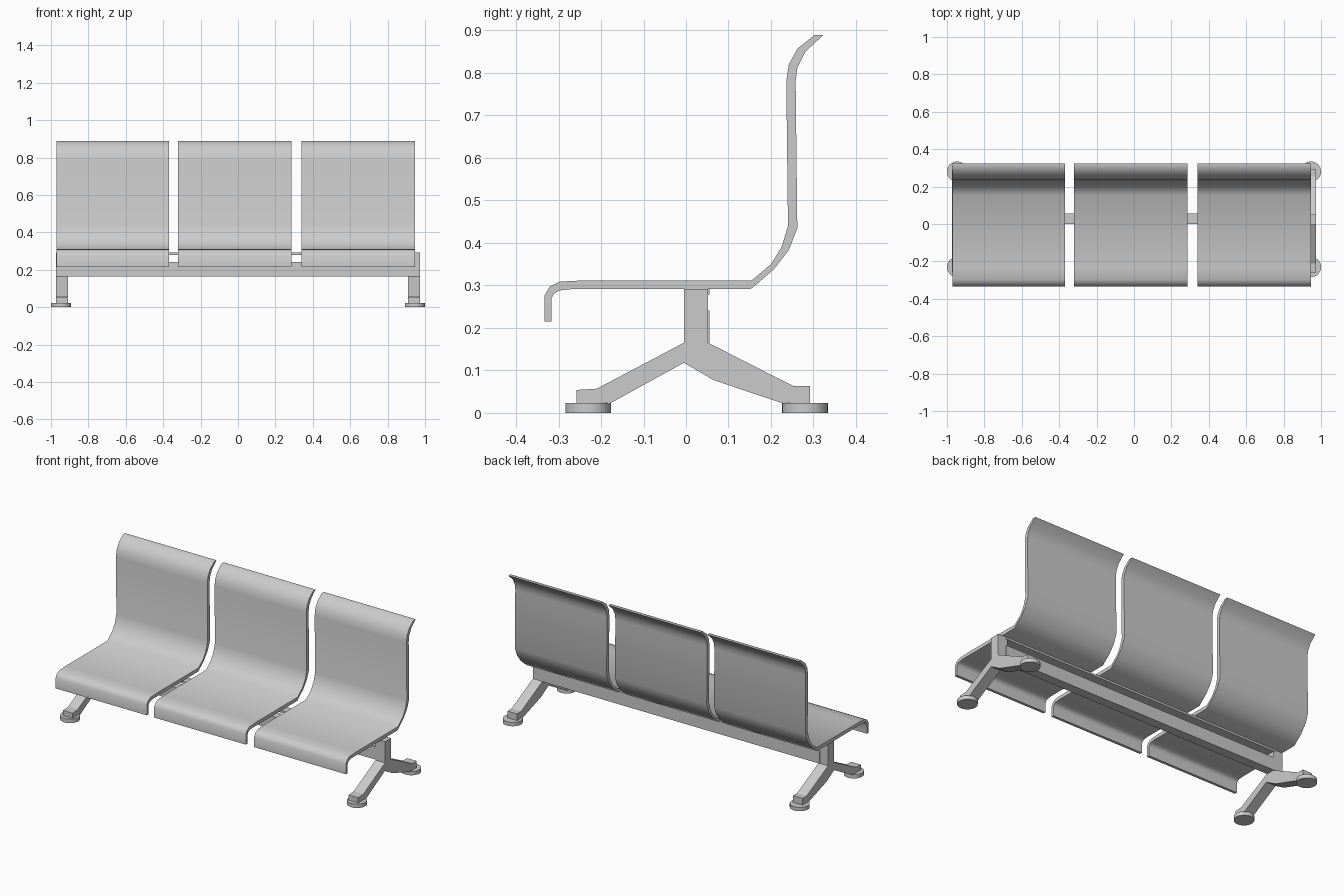
import bpy, bmesh, math

if "Cube" in bpy.data.objects:
    bpy.data.objects.remove(bpy.data.objects["Cube"])


def extrude_profile(name, profile, x0, x1, smooth=None):
    """Solid from a closed (y, z) profile, swept from x0 to x1."""
    bm = bmesh.new()
    face = bm.faces.new([bm.verts.new((x0, y, z)) for y, z in profile])
    ext = bmesh.ops.extrude_face_region(bm, geom=[face])
    verts = [g for g in ext["geom"] if isinstance(g, bmesh.types.BMVert)]
    bmesh.ops.translate(bm, verts=verts, vec=(x1 - x0, 0, 0))
    bmesh.ops.recalc_face_normals(bm, faces=bm.faces)
    mesh = bpy.data.meshes.new(name)
    bm.to_mesh(mesh)
    bm.free()
    obj = bpy.data.objects.new(name, mesh)
    bpy.context.collection.objects.link(obj)
    if smooth:
        shade(obj, smooth)
    return obj


def shade(obj, degrees):
    bpy.ops.object.select_all(action='DESELECT')
    obj.select_set(True)
    bpy.context.view_layer.objects.active = obj
    bpy.ops.object.shade_smooth_by_angle(angle=math.radians(degrees))


def box(name, x0, x1, y0, y1, z0, z1):
    return extrude_profile(name, [(y0, z0), (y1, z0), (y1, z1), (y0, z1)], x0, x1)


# Seat shells: sitting side from lip to top edge, then back side down again
sitting_side = [(-0.333, 0.215), (-0.333, 0.276), (-0.321, 0.297), (-0.297, 0.309),
                (-0.235, 0.312), (0.155, 0.312), (0.200, 0.350), (0.225, 0.390),
                (0.240, 0.440), (0.236, 0.780), (0.242, 0.820), (0.262, 0.857),
                (0.302, 0.889)]
under_side = [(0.323, 0.889), (0.281, 0.850), (0.262, 0.812), (0.258, 0.780),
              (0.262, 0.435), (0.242, 0.383), (0.207, 0.338), (0.152, 0.291),
              (-0.270, 0.291), (-0.298, 0.288), (-0.311, 0.280), (-0.317, 0.268),
              (-0.317, 0.215)]
for i, (x0, x1) in enumerate([(-0.97, -0.368), (-0.32, 0.285), (0.34, 0.945)]):
    extrude_profile(f"seat_{i + 1}", sitting_side + under_side, x0, x1, 45)

# Support beam with a thin rail above it
box("support_beam", -0.92, 0.92, 0.0, 0.055, 0.165, 0.241)
box("top_rail", -0.92, 0.92, 0.0, 0.055, 0.279, 0.291)

# Leg frames at both ends: post with splayed front and back leg
leg_profile = [(-0.005, 0.291), (-0.005, 0.165), (-0.210, 0.057), (-0.258, 0.054),
               (-0.258, 0.020), (-0.183, 0.020), (-0.005, 0.118), (0.065, 0.077),
               (0.235, 0.020), (0.292, 0.020), (0.292, 0.063), (0.253, 0.063),
               (0.052, 0.165), (0.052, 0.291)]
for side, s in (("left", -1), ("right", 1)):
    extrude_profile(f"{side}_leg_frame", leg_profile, s * 0.91, s * 0.973)
    # Round foot pads
    for end, y in (("front", -0.23), ("back", 0.28)):
        bpy.ops.mesh.primitive_cylinder_add(vertices=32, radius=0.054, depth=0.023,
                                            location=(s * 0.946, y, 0.0115))
        foot = bpy.context.object
        foot.name = f"{side}_{end}_foot_pad"
        shade(foot, 40)
